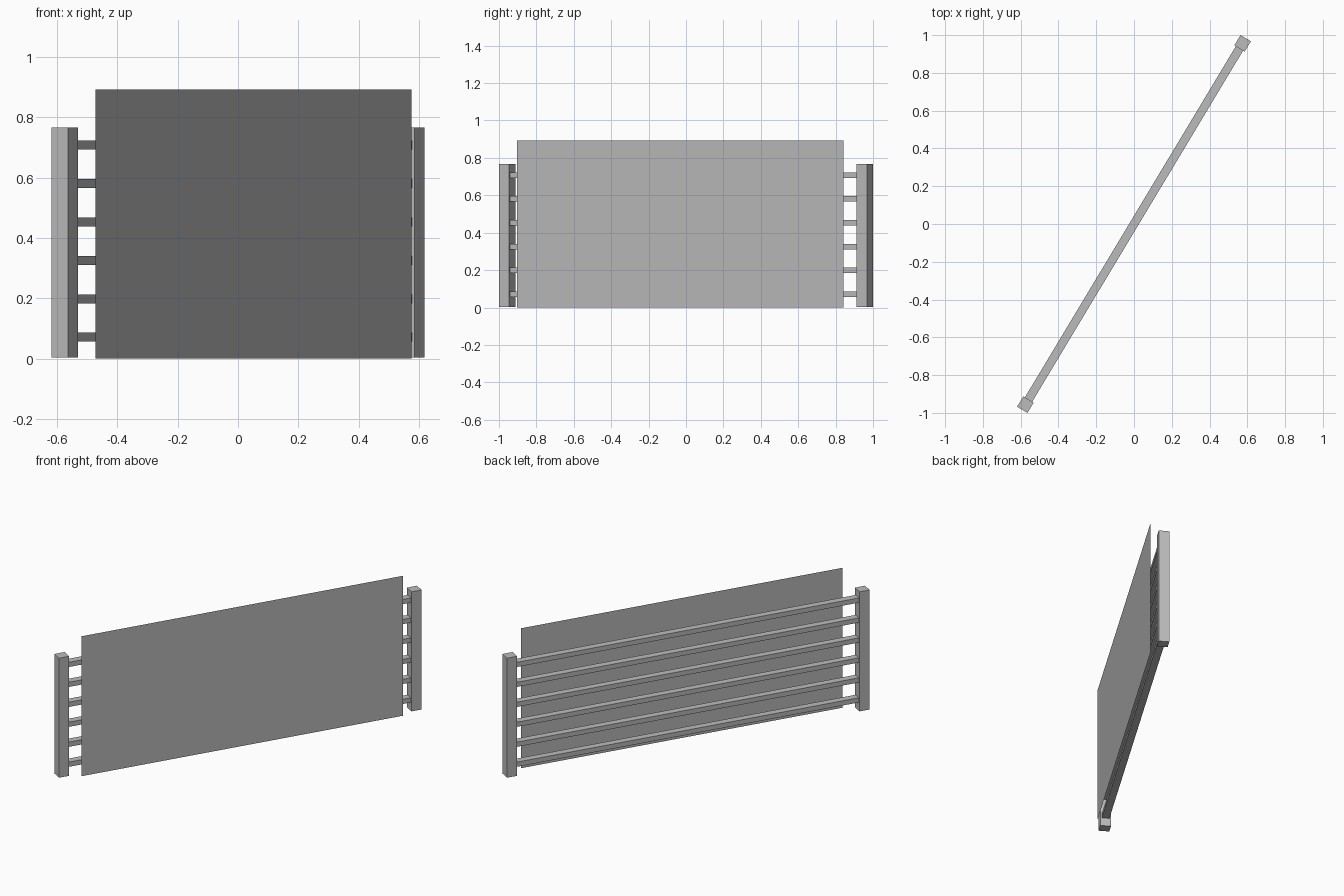
import bpy
from math import radians
from mathutils import Matrix, Vector

cube = bpy.data.objects.get("Cube")
if cube:
    bpy.data.objects.remove(cube, do_unlink=True)

# One plain grey for everything
grey = bpy.data.materials.new("light grey")
grey.use_nodes = True
colour = (0.5, 0.5, 0.5, 1)
grey.diffuse_color = colour
grey.node_tree.nodes["Principled BSDF"].inputs["Base Color"].default_value = colour

# The fence is laid out along its own x axis, then turned about z
TURN = Matrix.Rotation(radians(59), 4, 'Z')


def finish(name, centre, tilt, size):
    """Name the active primitive, bake its size, and place it along the fence."""
    obj = bpy.context.object
    obj.name = name
    obj.data.transform(Matrix.Diagonal((*size, 1)))
    obj.data.transform(TURN @ Matrix.Translation(Vector(centre)) @ tilt)
    obj.data.materials.append(grey)
    return obj


def box(name, centre, size):
    bpy.ops.mesh.primitive_cube_add(size=1)
    return finish(name, centre, Matrix.Identity(4), size)


POST_X, POST_W = 1.116, 0.064
POST_BOTTOM, POST_TOP = 0.003, 0.766
RAIL_DEPTH, RAIL_HEIGHT = 0.045, 0.03

# End posts
for side, x in (("right", -POST_X), ("left", POST_X)):
    box(side + "_post", (x, 0, (POST_BOTTOM + POST_TOP) / 2),
        (POST_W, POST_W, POST_TOP - POST_BOTTOM))

# Horizontal rails between the posts
rail_length = 2 * POST_X - POST_W
for i in range(6):
    box(f"rail_{i + 1}", (0, 0, 0.071 + i * 0.1274),
        (rail_length, RAIL_DEPTH, RAIL_HEIGHT))

# Thin sheet hung in front of the rails
PANEL_HEIGHT = 0.893
bpy.ops.mesh.primitive_plane_add(size=1)
finish("front_panel", (0, -0.06, PANEL_HEIGHT / 2),
       Matrix.Rotation(radians(90), 4, 'X'), (2.037, PANEL_HEIGHT, 1))
